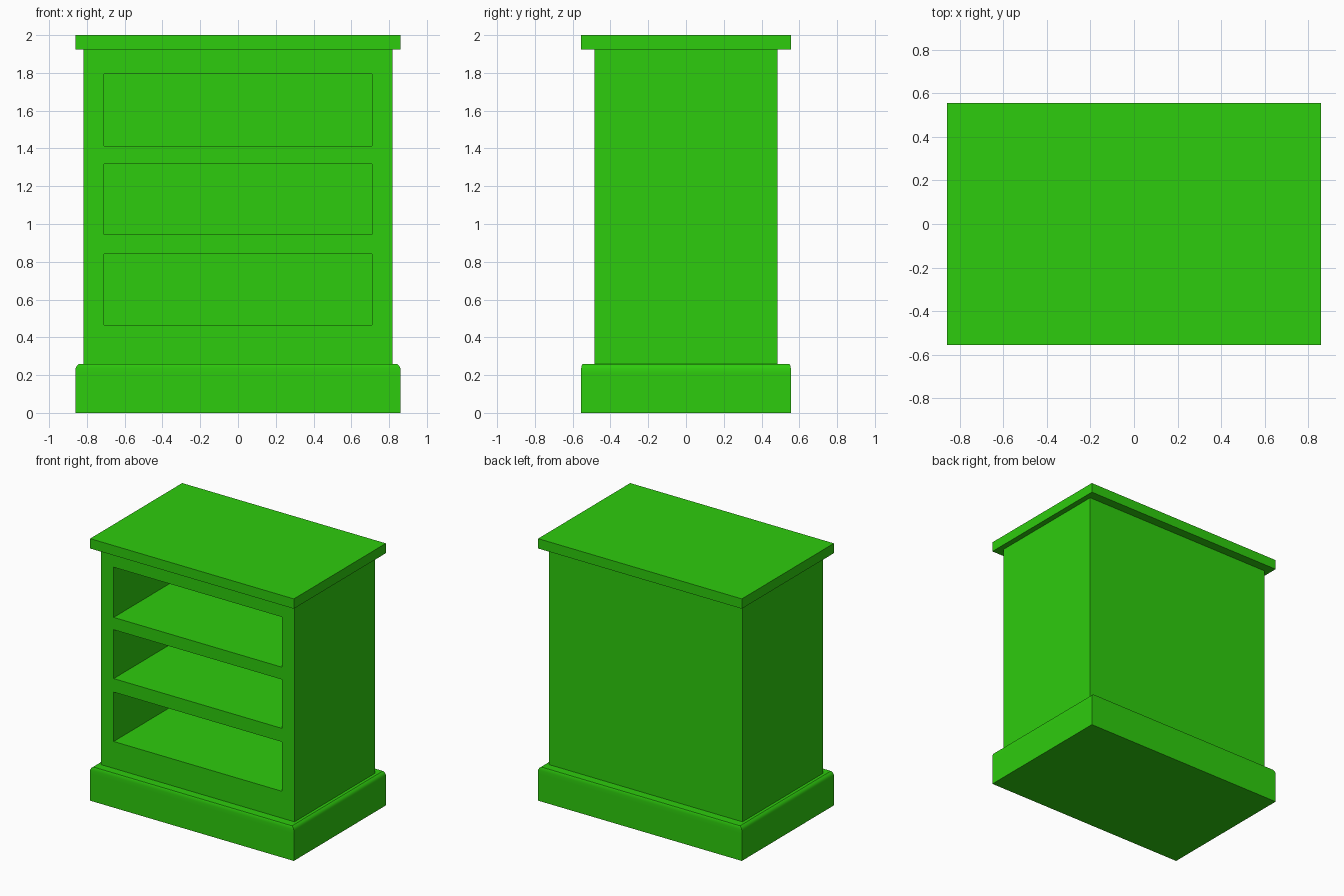
import bpy, bmesh, math

default = bpy.data.objects.get("Cube")
if default:
    bpy.data.objects.remove(default, do_unlink=True)

GREEN = (0.027, 0.604, 0.004, 1)
paint = bpy.data.materials.new("green_paint")
paint.use_nodes = True
paint.diffuse_color = GREEN
paint.node_tree.nodes["Principled BSDF"].inputs["Base Color"].default_value = GREEN


def finish(bm, name):
    bmesh.ops.recalc_face_normals(bm, faces=bm.faces)
    mesh = bpy.data.meshes.new(name)
    bm.to_mesh(mesh)
    bm.free()
    mesh.materials.append(paint)
    obj = bpy.data.objects.new(name, mesh)
    bpy.context.collection.objects.link(obj)
    return obj


def stacked_block(name, rings):
    """Solid block lofted through rectangles given as (half x, half y, z)."""
    bm = bmesh.new()
    loops = [[bm.verts.new((sx * hx, sy * hy, z))
              for sx, sy in ((-1, -1), (1, -1), (1, 1), (-1, 1))]
             for hx, hy, z in rings]
    for low, high in zip(loops, loops[1:]):
        for i in range(4):
            j = (i + 1) % 4
            bm.faces.new((low[i], low[j], high[j], high[i]))
    bm.faces.new(loops[0])
    bm.faces.new(loops[-1])
    return finish(bm, name)


# Plinth with an eased upper edge
plinth = stacked_block("plinth", [
    (0.86, 0.555, 0), (0.86, 0.555, 0.21), (0.86, 0.555, 0.235),
    (0.853, 0.553, 0.25), (0.84, 0.548, 0.26)])

# Overhanging top
stacked_block("top_board", [(0.86, 0.555, 1.925), (0.86, 0.555, 2)])

# Carcass: gridded front, pushed back into a box, with three open compartments
FRONT, BACK, POCKET_DEPTH = -0.485, 0.485, 0.92
xs = (-0.817, -0.71, 0.71, 0.817)
zs = (0.26, 0.465, 0.842, 0.945, 1.318, 1.412, 1.795, 1.925)
bm = bmesh.new()
grid = [[bm.verts.new((x, FRONT, z)) for x in xs] for z in zs]
openings = []
for r in range(len(zs) - 1):
    for c in range(len(xs) - 1):
        face = bm.faces.new((grid[r][c], grid[r][c + 1],
                             grid[r + 1][c + 1], grid[r + 1][c]))
        if c == 1 and r % 2 == 1:
            openings.append(face)

rim = [e for e in bm.edges if e.is_boundary]
shell = bmesh.ops.extrude_edge_only(bm, edges=rim)["geom"]
bmesh.ops.translate(bm, vec=(0, BACK - FRONT, 0),
                    verts=[g for g in shell if isinstance(g, bmesh.types.BMVert)])
bmesh.ops.contextual_create(
    bm, geom=[e for e in bm.edges if e.is_boundary])

for face in openings:
    pocket = bmesh.ops.extrude_discrete_faces(bm, faces=[face])["faces"]
    bmesh.ops.translate(bm, vec=(0, POCKET_DEPTH, 0), verts=pocket[0].verts)
finish(bm, "carcass")

# Soften only the plinth's eased edge
bpy.ops.object.select_all(action="DESELECT")
plinth.select_set(True)
bpy.context.view_layer.objects.active = plinth
bpy.ops.object.shade_smooth_by_angle(angle=math.radians(32))
